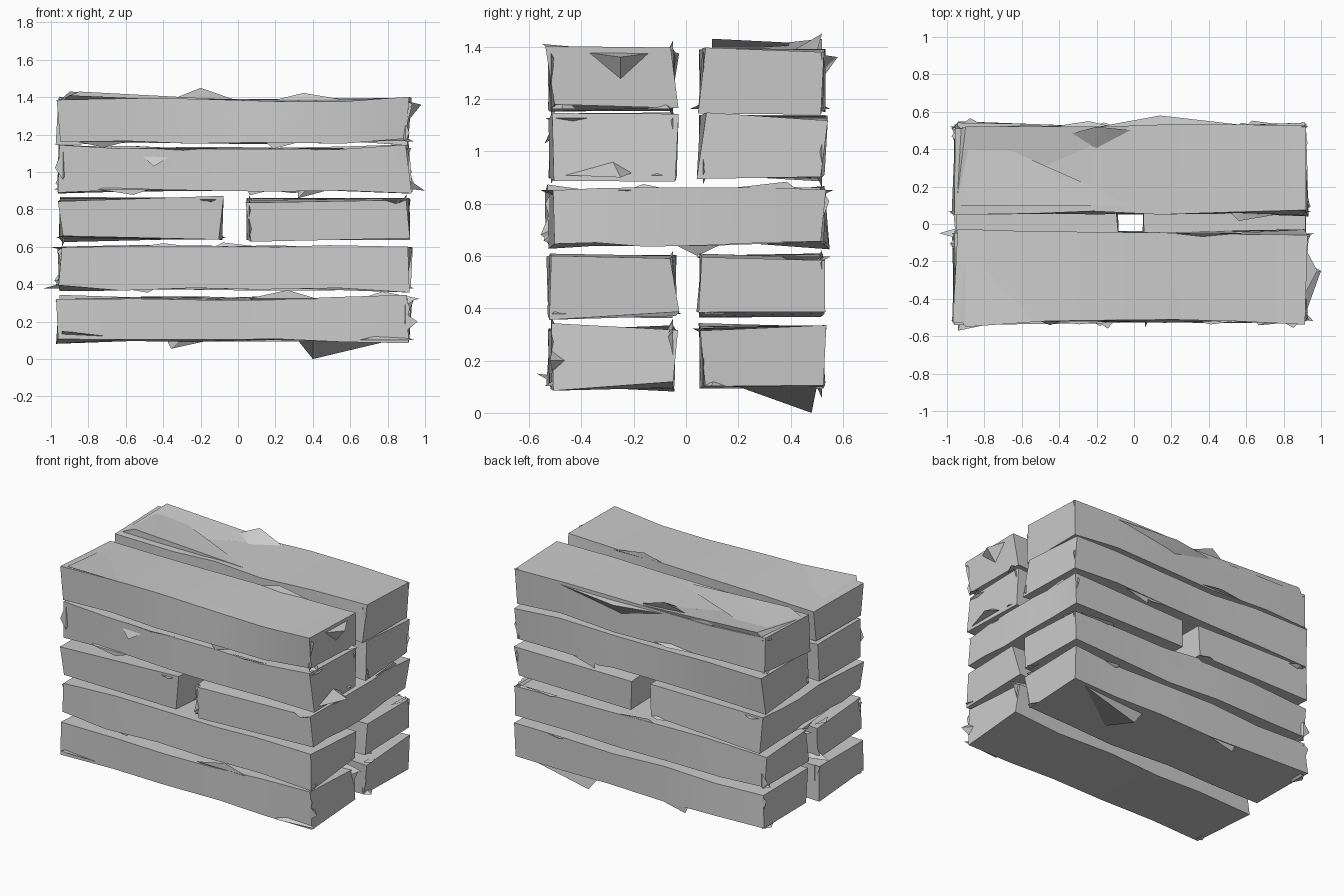
import bpy, bmesh, random
from mathutils import Vector

random.seed(7)
cube = bpy.data.objects.get("Cube")
if cube:
    bpy.data.objects.remove(cube)

stone = bpy.data.materials.new("pale_grey")
stone.use_nodes = True
GREY = (0.6, 0.6, 0.6, 1)
stone.diffuse_color = GREY
stone.node_tree.nodes["Principled BSDF"].inputs["Base Color"].default_value = GREY


def wedge(bm, a, b, tip, inner):
    """Thin broken flake rooted on the edge a-b and pointing at tip."""
    v = [bm.verts.new(p) for p in (a, b, tip, inner)]
    for i, j, k in ((0, 1, 2), (0, 3, 1), (1, 3, 2), (2, 3, 0)):
        bm.faces.new((v[i], v[j], v[k]))


def block(name, lo, hi, long_axis, flakes=(), chips=9):
    """Rough-hewn bar: an uneven box with chipped ends and loose flakes."""
    lo, hi = Vector(lo), Vector(hi)
    mid, half = (lo + hi) / 2, (hi - lo) / 2
    bm = bmesh.new()
    bmesh.ops.create_cube(bm, size=2)
    along = [e for e in bm.edges
             if abs((e.verts[0].co - e.verts[1].co)[long_axis]) > 1]
    bmesh.ops.subdivide_edges(bm, edges=along, cuts=4)
    for v in bm.verts:
        v.co = Vector([v.co[i] * half[i] for i in range(3)]) + mid
        at_end = abs(v.co[long_axis] - mid[long_axis]) > half[long_axis] * 0.95
        for i in range(3):
            v.co[i] += random.uniform(-1, 1) * (0.02 if at_end else 0.01)
        if not at_end:
            v.co[long_axis] += random.uniform(-0.06, 0.06)
    bmesh.ops.triangulate(bm, faces=[f for f in bm.faces if len(f.verts) > 4])

    # Random flakes along the long edges and around the end faces
    sides = [i for i in range(3) if i != long_axis]
    for n in range(chips):
        s = [random.choice((-1, 1)) for _ in range(3)]
        corner = Vector([mid[i] + s[i] * half[i] * 0.98 for i in range(3)])
        a, b, tip = corner.copy(), corner.copy(), corner.copy()
        if n % 3:
            run = random.choice(sides)
            out = long_axis
            length = random.uniform(0.08, 0.18)
        else:
            run, out = long_axis, random.choice(sides)
            t = random.uniform(-0.8, 0.8) * half[run] + mid[run]
            a[run] = b[run] = tip[run] = t
            length = random.uniform(0.12, 0.4)
        b[run] -= s[run] * length
        tip[run] -= s[run] * length * random.uniform(0, 0.7)
        tip[out] += s[out] * random.uniform(0.02, 0.05)
        inner = (a + b) / 2
        for i in range(3):
            if i != run:
                inner[i] -= s[i] * 0.04
        wedge(bm, a, b, tip, inner)
    for f in flakes:
        wedge(bm, *[Vector(p) for p in f])

    bmesh.ops.recalc_face_normals(bm, faces=bm.faces)
    mesh = bpy.data.meshes.new(name)
    bm.to_mesh(mesh)
    bm.free()
    mesh.materials.append(stone)
    obj = bpy.data.objects.new(name, mesh)
    bpy.context.collection.objects.link(obj)
    bpy.ops.object.select_all(action="DESELECT")
    obj.select_set(True)
    bpy.context.view_layer.objects.active = obj
    bpy.ops.object.shade_smooth_by_angle(angle=0.52)


# Large broken slivers on the outermost faces
slivers = {
    "front_bar_1": [((0.85, -0.5, 0.11), (0.8, -0.5, 0.31), (0.96, -0.52, 0.2), (0.85, -0.4, 0.2)),
                    ((-0.94, -0.5, 0.12), (-0.6, -0.5, 0.11), (-0.94, -0.57, 0.15), (-0.9, -0.4, 0.13))],
    "back_bar_1": [((0.32, 0.46, 0.1), (0.82, 0.5, 0.1), (0.4, 0.48, 0.0), (0.4, 0.2, 0.1))],
    "front_bar_4": [((0.91, -0.5, 0.91), (0.9, -0.2, 0.92), (1.0, -0.25, 0.9), (0.85, -0.3, 1.0)),
                    ((-0.55, -0.5, 1.12), (-0.3, -0.5, 1.12), (-0.45, -0.54, 1.03), (-0.4, -0.4, 1.12))],
    "front_bar_5": [((-0.94, -0.5, 1.38), (-0.2, -0.5, 1.38), (-0.9, -0.55, 1.41), (-0.9, -0.2, 1.38)),
                    ((0.9, -0.4, 1.38), (0.9, -0.1, 1.38), (0.98, -0.25, 1.36), (0.85, -0.25, 1.2))],
    "back_bar_5": [((-0.95, 0.1, 1.385), (0.0, 0.52, 1.385), (-0.9, 0.52, 1.43), (-0.95, 0.5, 1.37)),
                   ((-0.95, 0.1, 1.385), (0.0, 0.1, 1.385), (-0.85, 0.1, 1.43), (-0.9, 0.5, 1.41)),
                   ((-0.35, 0.48, 1.39), (0.0, 0.5, 1.38), (-0.2, 0.52, 1.45), (-0.2, 0.4, 1.38)),
                   ((-0.3, 0.5, 1.37), (0.75, 0.51, 1.37), (0.14, 0.58, 1.36), (0.1, 0.5, 1.25))],
}

# Four courses of paired bars running left to right
for course, z in ((1, 0.1), (2, 0.375), (4, 0.905), (5, 1.16)):
    for side, y0, y1 in (("front", -0.52, -0.045), ("back", 0.06, 0.525)):
        name = f"{side}_bar_{course}"
        block(name, (-0.955, y0, z), (0.915, y1, z + 0.225), 0,
              slivers.get(name, ()))

# Middle course of two bars running front to back
for name, x0, x1 in (("right_cross_bar", -0.95, -0.09), ("left_cross_bar", 0.05, 0.91)):
    block(name, (x0, -0.52, 0.645), (x1, 0.53, 0.855), 1)
